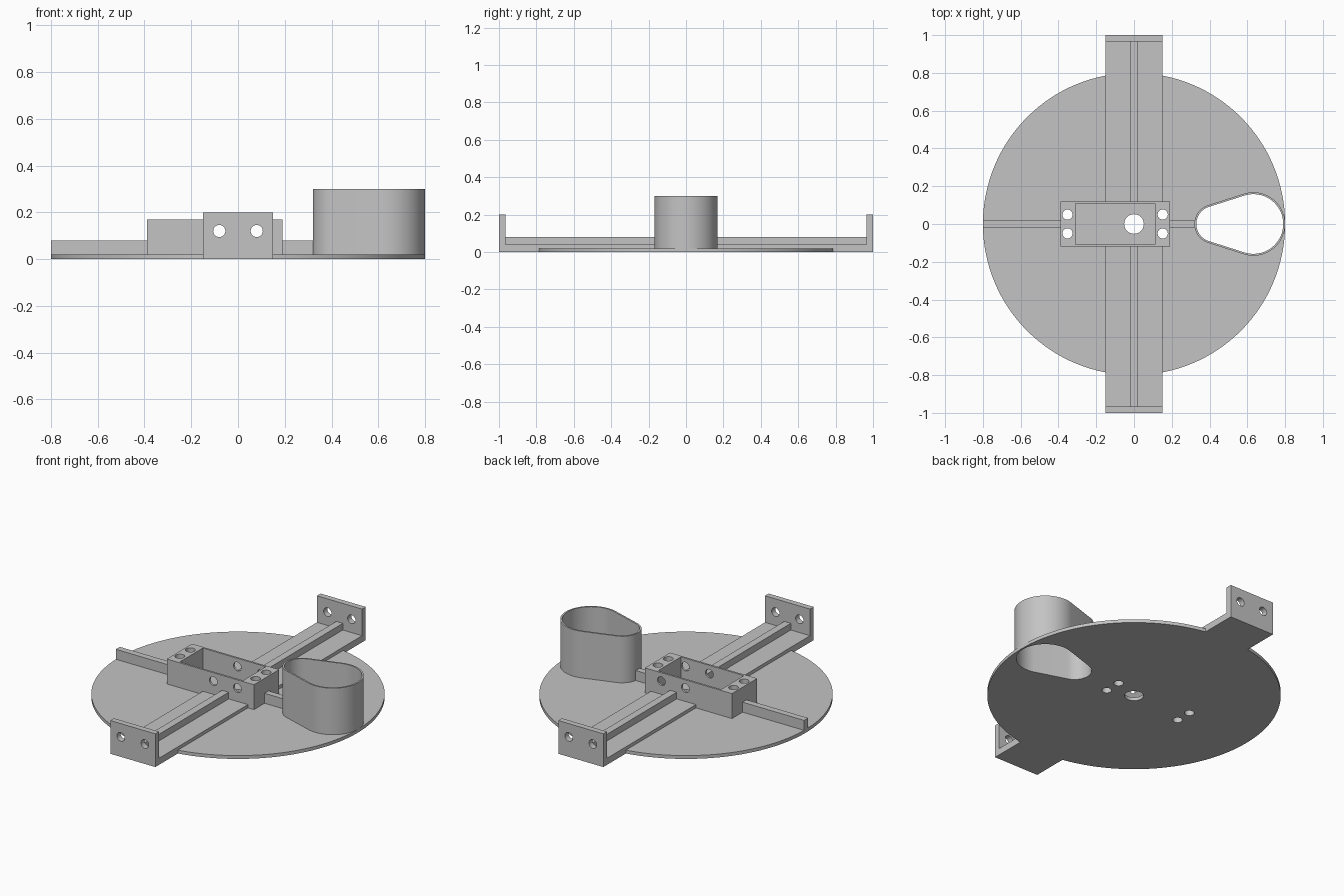
import bpy, bmesh, math
from mathutils import Matrix

if "Cube" in bpy.data.objects:
    bpy.data.objects.remove(bpy.data.objects["Cube"], do_unlink=True)

grey = bpy.data.materials.new("plain grey")
grey.use_nodes = True
grey.diffuse_color = (0.55, 0.55, 0.55, 1)
grey.node_tree.nodes["Principled BSDF"].inputs["Base Color"].default_value = grey.diffuse_color


def finish(name, bm):
    bmesh.ops.recalc_face_normals(bm, faces=bm.faces)
    mesh = bpy.data.meshes.new(name)
    bm.to_mesh(mesh)
    bm.free()
    mesh.materials.append(grey)
    obj = bpy.data.objects.new(name, mesh)
    bpy.context.collection.objects.link(obj)
    return obj


def box(name, x, y, z, bevel=0):
    """Box between pairs of limits, with optional small edge bevels."""
    bm = bmesh.new()
    bmesh.ops.create_cube(bm, size=1)
    for v in bm.verts:
        for i, (lo, hi) in enumerate((x, y, z)):
            v.co[i] = hi if v.co[i] > 0 else lo
    if bevel:
        edges = [e for e in bm.edges if max(v.co.z for v in e.verts) == z[1]]
        bmesh.ops.bevel(bm, geom=edges, offset=bevel, segments=2,
                        profile=0.5, affect='EDGES')
    return finish(name, bm)


def prism(name, points, z):
    """Upright prism from a closed outline."""
    bm = bmesh.new()
    face = bm.faces.new([bm.verts.new((px, py, z[0])) for px, py in points])
    top = bmesh.ops.extrude_face_region(bm, geom=[face])["geom"]
    verts = [g for g in top if isinstance(g, bmesh.types.BMVert)]
    bmesh.ops.translate(bm, verts=verts, vec=(0, 0, z[1] - z[0]))
    return finish(name, bm)


def circle(cx, cy, r, n=32, start=0, end=2 * math.pi, closed=True):
    count = n if closed else n + 1
    return [(cx + r * math.cos(start + (end - start) * i / n),
             cy + r * math.sin(start + (end - start) * i / n)) for i in range(count)]


def teardrop(inset=0):
    """Two circles of different size joined by their tangents."""
    x1, r1, x2, r2 = 0.425, 0.105, 0.632, 0.168
    a = math.acos((r1 - r2) / (x2 - x1))
    a = math.pi - a
    left = math.pi - a
    big = circle(x2, 0, r2 - inset, 48, -left, left, False)
    small = circle(x1, 0, r1 - inset, 32, left, 2 * math.pi - left, False)
    return big + small


def cut(target, cutters):
    """Subtract each cutter and discard it."""
    for c in cutters:
        mod = target.modifiers.new("cut", 'BOOLEAN')
        mod.operation, mod.solver, mod.object = 'DIFFERENCE', 'EXACT', c
        bpy.context.view_layer.objects.active = target
        bpy.ops.object.modifier_apply(modifier=mod.name)
        bpy.data.objects.remove(c, do_unlink=True)


def upright_holes():
    return [prism("cutter", circle(x, y, 0.027, 24), (-0.1, 0.5))
            for x in (-0.352, 0.152) for y in (-0.05, 0.05)]


def cross_holes():
    cutters = []
    for x in (-0.08, 0.08):
        c = prism("cutter", circle(0, 0, 0.026, 24), (-1.5, 1.5))
        c.data.transform(Matrix.Translation((x, 0, 0.12)) @ Matrix.Rotation(math.pi / 2, 4, 'X'))
        cutters.append(c)
    return cutters


parts = []

# Round base with its openings
base = prism("base_disc", circle(0, 0, 0.8, 128), (0, 0.02))
cut(base, [prism("cutter", teardrop(0.01), (-0.1, 0.5)),
           prism("cutter", circle(0, 0, 0.052), (-0.1, 0.5))] + upright_holes())
parts.append(base)

# Open central housing
housing = box("central_housing", (-0.39, 0.19), (-0.12, 0.12), (0.01, 0.17), 0.005)
cut(housing, [box("cutter", (-0.31, 0.11), (-0.108, 0.108), (-0.1, 0.5))]
    + upright_holes() + cross_holes())
parts.append(housing)

# Arms with a stiffening rib and an upright end plate
for side, label in ((-1, "front"), (1, "back")):
    def span(a, b):
        return tuple(sorted((side * a, side * b)))
    parts.append(box(label + "_arm", (-0.15, 0.15), span(0.115, 0.975), (0, 0.04)))
    parts.append(box(label + "_arm_rib", (-0.022, 0.022), span(0.115, 0.97), (0.03, 0.08), 0.005))
    plate = box(label + "_end_plate", (-0.15, 0.15), span(0.965, 1), (0, 0.2), 0.008)
    cut(plate, cross_holes())
    parts.append(plate)

# Cross rails
parts.append(box("right_rail", (-0.8, -0.385), (-0.019, 0.019), (0.01, 0.08), 0.004))
parts.append(box("left_rail", (0.185, 0.326), (-0.019, 0.019), (0.01, 0.08), 0.004))

# Open teardrop sleeve
sleeve = prism("teardrop_sleeve", teardrop(), (0, 0.3))
cut(sleeve, [prism("cutter", teardrop(0.01), (-0.1, 0.5))])
parts.append(sleeve)

# Smooth curved walls, keep sharp edges
bpy.ops.object.select_all(action='DESELECT')
for p in parts:
    p.select_set(True)
bpy.context.view_layer.objects.active = base
bpy.ops.object.shade_smooth_by_angle(angle=math.radians(30))
